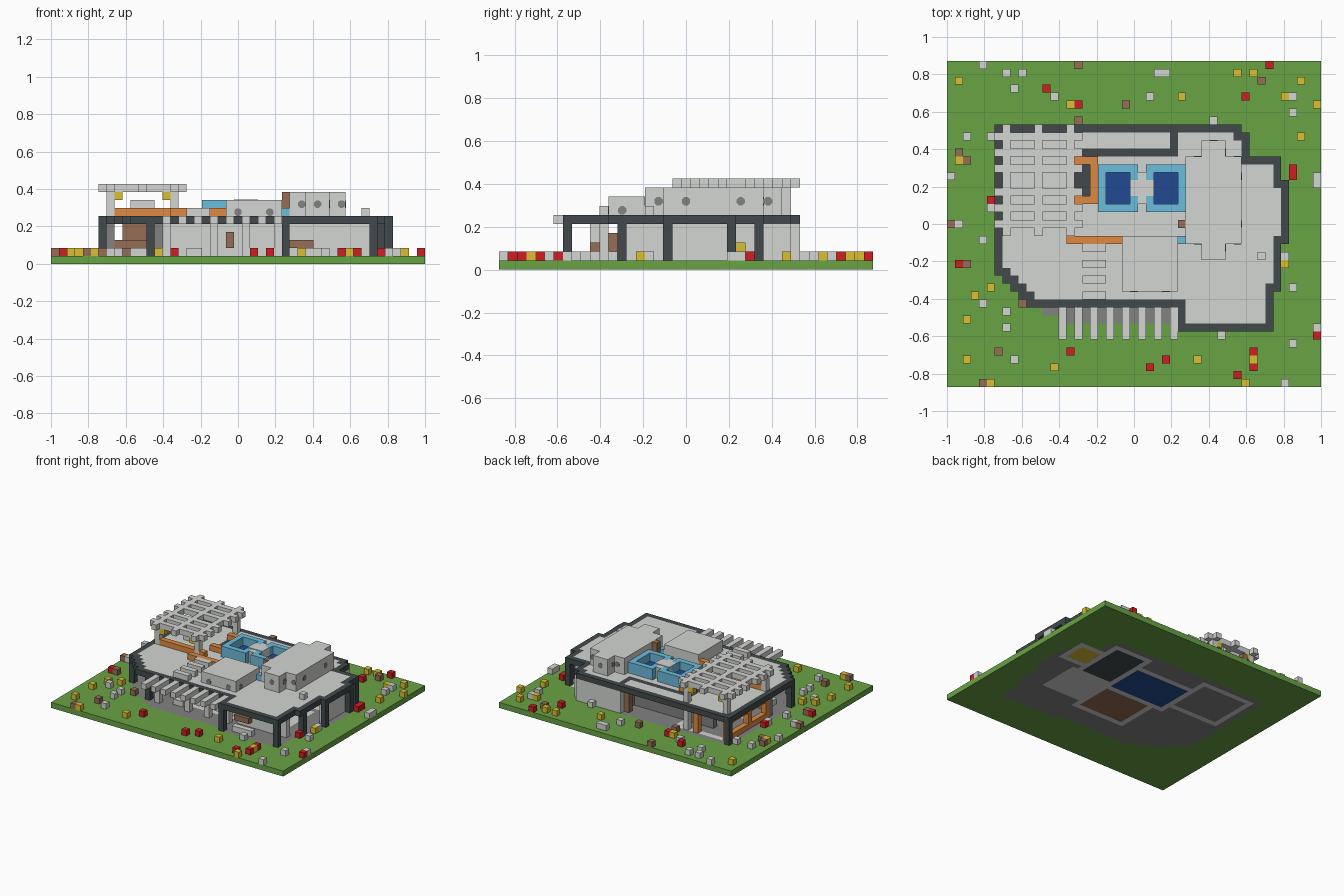
import bpy, bmesh, random
from math import pi
from mathutils import Matrix

old = bpy.data.objects.get("Cube")
if old:
    bpy.data.objects.remove(old)

NX, NY = 47, 41
U = 2 / NX  # one block


def material(name, *rgb):
    linear = [((c / 255 + 0.055) / 1.055) ** 2.4 for c in rgb]
    m = bpy.data.materials.new(name)
    m.use_nodes = True
    m.diffuse_color = (*linear, 1)
    m.node_tree.nodes["Principled BSDF"].inputs["Base Color"].default_value = (*linear, 1)
    return m


green = material("grass green", 105, 164, 68)
light = material("light grey", 212, 214, 211)
dark = material("charcoal", 66, 74, 76)
grey = material("mid grey", 130, 130, 130)
brown = material("brown", 150, 110, 86)
orange = material("orange wood", 222, 138, 66)
cyan = material("pool tile blue", 108, 188, 220)
blue = material("water blue", 34, 74, 146)
red = material("flower red", 205, 30, 34)
yellow = material("flower yellow", 218, 192, 50)


def place(column, row, level):
    return ((column - NX / 2) * U, (row - NY / 2) * U, level * U)


def finish(name, bm, materials):
    mesh = bpy.data.meshes.new(name)
    bm.to_mesh(mesh)
    bm.free()
    for m in materials:
        mesh.materials.append(m)
    ob = bpy.data.objects.new(name, mesh)
    bpy.context.scene.collection.objects.link(ob)
    return ob


def add_block(bm, column, row, level, width=1, depth=1, height=1):
    centre = place(column + width / 2, row + depth / 2, level + height / 2)
    scale = Matrix.Diagonal((width * U, depth * U, height * U, 1))
    bmesh.ops.create_cube(bm, size=1, matrix=Matrix.Translation(centre) @ scale)


def blocks(name, mat, *extents):
    """Each extent is column, row, level and then width, depth, height."""
    bm = bmesh.new()
    for extent in extents:
        add_block(bm, *extent)
    return finish(name, bm, [mat])


def ring(name, mat, column, row, level, width, depth, height):
    sides = [(column + offset, row, level, 1, depth, height) for offset in (0, width - 1)]
    ends = [(column + 1, row + offset, level, width - 2, 1, height) for offset in (0, depth - 1)]
    return blocks(name, mat, *sides, *ends)


def slab(name, top, materials, rule):
    """One-block-thick layer; rule(column, row) picks a material index or None for a gap."""
    bm = bmesh.new()
    bmesh.ops.create_grid(bm, x_segments=NX, y_segments=NY, size=0.5,
                          matrix=Matrix.Translation((0, 0, top * U)) @ Matrix.Diagonal((NX * U, NY * U, 1, 1)))
    gaps = []
    for face in bm.faces:
        centre = face.calc_center_median()
        choice = rule(int(centre.x / U + NX / 2), int(centre.y / U + NY / 2))
        if choice is None:
            gaps.append(face)
        else:
            face.material_index = choice
    bmesh.ops.delete(bm, geom=gaps, context="FACES")
    ob = finish(name, bm, materials)
    thickness = ob.modifiers.new("thickness", "SOLIDIFY")
    thickness.thickness, thickness.offset = U, -1
    return ob


def within(column, row, *rects):
    return any(a <= column < b and c <= row < d for a, b, c, d in rects)


def in_house(column, row):
    stepped_corner = column < 10 and row < 14 and column + row < 20
    if stepped_corner or (column, row) == (37, 32):
        return False
    return within(column, row, (6, 38, 10, 33), (38, 42, 12, 29), (42, 43, 18, 26), (29, 41, 7, 12))


def roof_rule(column, row):
    if not in_house(column, row):
        return None
    steps = (-1, 0, 1)
    edge = not all(in_house(column + a, row + b) for a in steps for b in steps)
    return int(edge or within(column, row, (16, 29, 29, 30), (28, 29, 29, 33), (16, 18, 24, 28)))


ground_materials = [green, grey, light, dark, blue, brown, yellow]
rooms = {blue: (18, 29, 21, 28), dark: (30, 36, 22, 31), brown: (20, 29, 13, 20), yellow: (37, 41, 24, 28),
         grey: (8, 17, 23, 31)}


def ground_rule(column, row):
    for mat, (a, b, c, d) in rooms.items():
        if within(column, row, (a, b, c, d)):
            return ground_materials.index(mat)
    # Pale floor runs one block wide around the rooms, and through the hall
    if within(column, row, (29, 38, 14, 22)) or any(
            within(column, row, (a - 1, b + 1, c - 1, d + 1)) for a, b, c, d in rooms.values()):
        return ground_materials.index(light)
    return int(in_house(column, row) or within(column, row, (12, 29, 9, 10), (14, 29, 8, 9)))


# Ground and roof layers
slab("ground", 1, ground_materials, ground_rule)
slab("roof", 6, [light, dark], roof_rule)

# Posts under the roof edge
posts = [(6, 14), (6, 32), (12, 10), (29, 7), (40, 7), (41, 13), (42, 18), (42, 25), (41, 28)]
blocks("roof_posts", dark, *[(*post, 1, 1, 1, 4) for post in posts])

# Ground floor walls and columns
blocks("outer_walls", light, (28, 32, 1, 9, 1, 4), (37, 29, 1, 1, 3, 4), (41, 19, 1, 1, 6, 4),
       (30, 11, 1, 10, 1, 4), (39, 25, 1, 1, 4, 4), (15, 13, 1, 14, 1, 4), (28, 14, 1, 1, 14, 4))
blocks("inner_walls", grey, (12, 28, 1, 17, 1, 4), (15, 14, 1, 1, 14, 4), (28, 29, 1, 1, 3, 4),
       (7, 19, 1, 1, 1, 4))
blocks("porch_columns", light, (15, 31, 1, 1, 1, 4), *[(column, 10, 1, 1, 1, 4) for column in (14, 20, 24, 28)])
blocks("timber_panels", brown, (9, 20, 3, 3, 1, 2), (8, 19, 2, 5), (27, 31, 1, 1, 1, 4),
       (30, 10, 2, 3), (22, 12, 2, 1, 1, 2))
blocks("side_frame_rails", orange, *[(7, 20, level, 1, 12) for level in (1, 4)])
blocks("side_frame_posts", orange, *[(7, row, 2, 1, 1, 2) for row in (20, 25, 31)], (13, 31, 1, 1, 1, 4))
blocks("benches", light, (9, 15, 1, 3, 2), (31, 8, 1, 4), (17, 11, 1, 2))
blocks("side_planter", yellow, (40, 26, 2))

# Canopy ribs over the front entrance
blocks("front_ribs", light, *[(column, 6, 5, 1, 4) for column in range(14, 29, 2)])

# Rooftop rooms, steps and chimney
blocks("stair_tower", light, (30, 18, 6, 7, 11, 3), *[(32, row, 6, 3, 2, 3) for row in (16, 29)])
blocks("roof_room", light, (22, 12, 6, 7, 7, 2))
blocks("roof_steps", light, *[(17, row, 6, 3) for row in range(11, 18, 2)])
blocks("chimney", light, (39, 16, 6))


def round_window(name, column, row, level, axis):
    bm = bmesh.new()
    turn = Matrix.Rotation(pi / 2, 4, axis) @ Matrix.Rotation(pi / 8, 4, "Z")
    bmesh.ops.create_cone(bm, cap_ends=True, segments=8, radius1=U / 2, radius2=U / 2, depth=0.004,
                          matrix=Matrix.Translation(place(column, row, level)) @ turn)
    finish(name, bm, [grey])


for column in (23.5, 27.5):
    round_window("roof_room_window", column, 12, 6.5, "X")
round_window("roof_room_side_window", 29, 13.5, 6.5, "Y")

# The tower is symmetric about its own centre, so each window has an opposite
for sign in (-1, 1):
    for column, reach in ((-2, 5.5), (0, 7.5), (3, 5.5)):
        round_window("tower_window", 33.5 + column, 23.5 + sign * reach, 7.5, "X")
    for row, reach in ((-6, 1.5), (-3, 3.5), (3, 3.5), (6, 1.5)):
        round_window("tower_side_window", 33.5 + sign * reach, 23.5 + row, 7.5, "Y")

# Twin rooftop pools
for column in (19, 25):
    ring("pool_wall", cyan, column, 22, 6, 5, 6, 2)
    blocks("pool_water", blue, (column + 1, 23, 6, 3, 4, 0.5))
blocks("pool_bridge", light, (23, 24, 6, 3, 2, 2.1), (24, 23, 6, 1, 4, 2))
blocks("pool_step", cyan, (29, 18, 6))
blocks("pool_post", brown, (29, 20, 6, 1, 1, 3))

# Timber parapets on the terrace
blocks("terrace_parapets", orange, (8, 20, 6, 9), (15, 18, 6, 7), (18, 24, 6, 1, 4),
       *[(16, row, 6, 3) for row in (23, 28)])

# Pergola
blocks("pergola_long_beams", light, *[(column, 19, 9, 1, 14) for column in (7, 11, 15)])
blocks("pergola_cross_beams", light, *[(6, row, 9, 11) for row in (20, 22, 24, 27, 29, 31)])
blocks("pergola_posts", light, *[(column, row, 6, 1, 1, 3) for column in (7, 15) for row in (20, 31)])
blocks("pergola_lamps", yellow, *[(column, row, 8) for column in (8, 14) for row in (20, 31)])
blocks("terrace_table", light, (10, 24, 6, 3, 1, 2))

# Flowers in the garden
yellow_spots = [(1, 38), (1, 28), (15, 35), (29, 36), (36, 39), (38, 39), (44, 38), (42, 36), (46, 35), (44, 31),
                (3, 11), (5, 12), (2, 8), (2, 3), (5, 0), (13, 2), (31, 3), (38, 3), (37, 0), (42, 15)]
red_spots = [(12, 37), (16, 35), (37, 36), (40, 40), (43, 26), (43, 27), (5, 23), (1, 15),
             (41, 12), (46, 6), (15, 4), (27, 3), (25, 2), (38, 4), (38, 2), (36, 1)]
blocks("yellow_flowers", yellow, *[(*spot, 1) for spot in yellow_spots])
blocks("red_flowers", red, *[(*spot, 1) for spot in red_spots])

# Stumps and stones scattered over the remaining lawn
random.seed(4)
lawn = [(column, row) for column in range(NX) for row in range(NY)
        if not in_house(column, row) and not within(column, row, (10, 30, 6, 10))
        and (column, row) not in yellow_spots + red_spots]
random.shuffle(lawn)
for name, mat, count in (("stumps", brown, 11), ("stones", light, 29)):
    blocks(name, mat, *[(*lawn.pop(), 1) for _ in range(count)])
